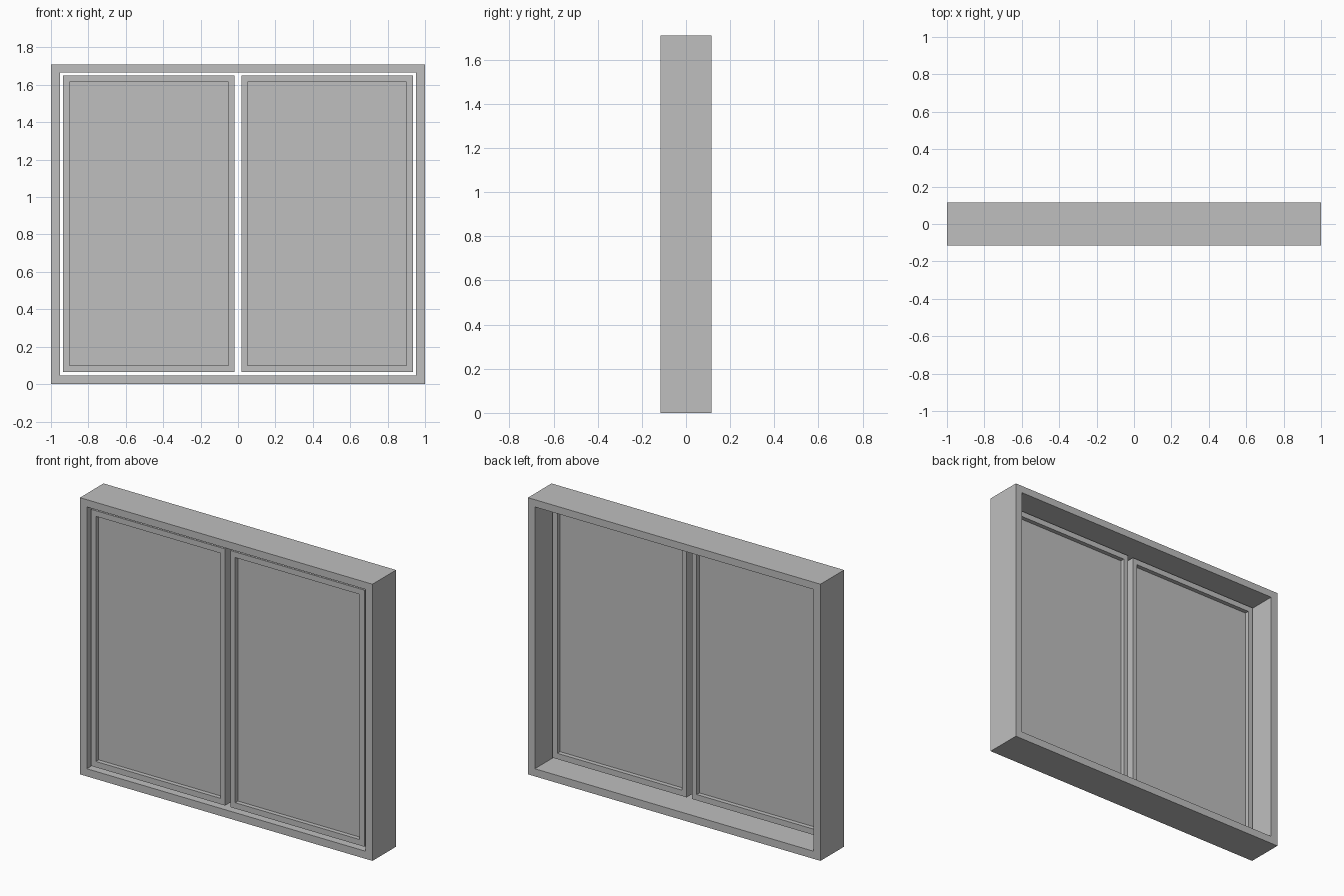
import bpy, bmesh

if "Cube" in bpy.data.objects:
    bpy.data.objects.remove(bpy.data.objects["Cube"])

grey = bpy.data.materials.new("plain_grey")
grey.diffuse_color = (0.52, 0.52, 0.52, 1)
grey.use_nodes = True
grey.node_tree.nodes["Principled BSDF"].inputs["Base Color"].default_value = grey.diffuse_color


def finish(name, bm):
    bmesh.ops.recalc_face_normals(bm, faces=bm.faces)
    mesh = bpy.data.meshes.new(name)
    bm.to_mesh(mesh)
    bm.free()
    mesh.materials.append(grey)
    obj = bpy.data.objects.new(name, mesh)
    bpy.context.collection.objects.link(obj)
    return obj


def rect(bm, x0, x1, z0, z1, y):
    return [bm.verts.new((x, y, z)) for x, z in ((x0, z0), (x1, z0), (x1, z1), (x0, z1))]


def ring(name, outer, inner, y0, y1):
    """Rectangular border with a through opening; bounds are x0, x1, z0, z1."""
    bm = bmesh.new()
    loops = [rect(bm, *outer, y0), rect(bm, *inner, y0),
             rect(bm, *inner, y1), rect(bm, *outer, y1)]
    for a, b in zip(loops, loops[1:] + loops[:1]):
        for i in range(4):
            j = (i + 1) % 4
            bm.faces.new((a[i], a[j], b[j], b[i]))
    return finish(name, bm)


def slab(name, bounds, y0, y1):
    bm = bmesh.new()
    a, b = rect(bm, *bounds, y0), rect(bm, *bounds, y1)
    bm.faces.new(a)
    bm.faces.new(b)
    for i in range(4):
        j = (i + 1) % 4
        bm.faces.new((a[i], a[j], b[j], b[i]))
    return finish(name, bm)


# Deep outer frame
ring("outer_frame", (-1, 1, 0, 1.71), (-0.953, 0.953, 0.047, 1.665), -0.115, 0.115)

# Two sashes near the front, each holding a recessed pane
for side, s in (("left", -1), ("right", 1)):
    outer = (*sorted((s * 0.018, s * 0.935)), 0.064, 1.65)
    inner = (*sorted((s * 0.051, s * 0.902)), 0.1, 1.615)
    ring(side + "_sash", outer, inner, -0.1, -0.032)
    slab(side + "_pane", inner, -0.073, -0.059)
